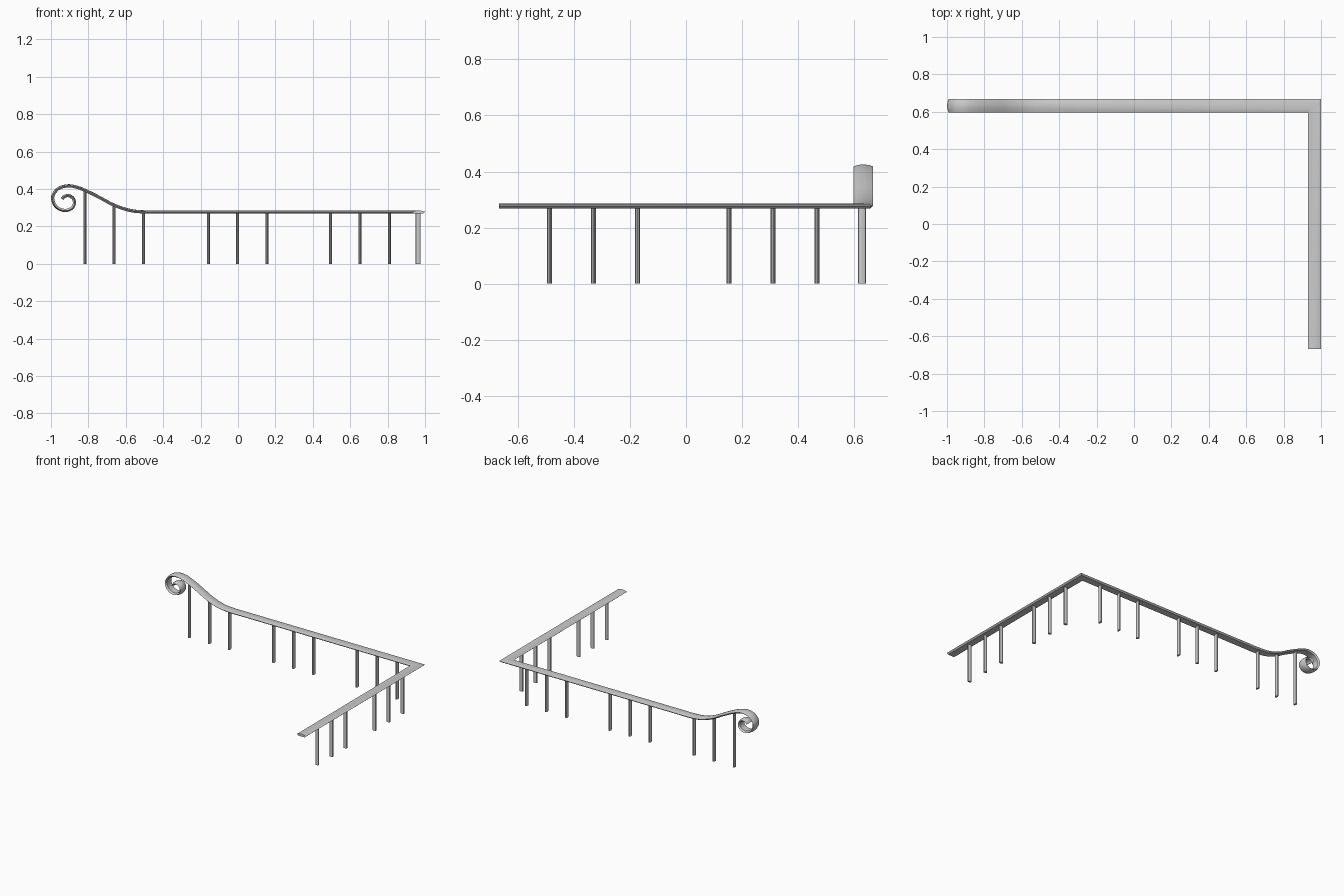
import bpy, bmesh, math
from mathutils import Vector

if "Cube" in bpy.data.objects:
    bpy.data.objects.remove(bpy.data.objects["Cube"])

RAIL_X, RAIL_Y, RAIL_Z = 0.965, 0.632, 0.277
HALF = 0.035

# Rail cross-section: (across, up), low crown on top and chamfered underside
PROFILE = [(-HALF, 0.001), (-0.018, 0.0065), (0, 0.0085), (0.018, 0.0065),
           (HALF, 0.001), (0.024, -0.0085), (-0.024, -0.0085)]

# Side-view control points of the rise and scroll: (x, z)
SCROLL = [(-0.38, RAIL_Z), (-0.48, RAIL_Z), (-0.575, .285), (-0.665, .315), (-0.75, .36),
          (-0.82, .394), (-0.87, .412), (-0.91, .417), (-0.955, .406),
          (-0.983, .378), (-0.991, .348), (-0.978, .313), (-0.95, .291),
          (-0.915, .286), (-0.885, .301), (-0.874, .328), (-0.884, .353),
          (-0.908, .365), (-0.93, .359), (-0.94, .346)]


def smooth_path(points, steps=4):
    pts = [Vector(p) for p in points]
    pts = [2 * pts[0] - pts[1]] + pts + [2 * pts[-1] - pts[-2]]
    out = []
    for a, b, c, d in zip(pts, pts[1:], pts[2:], pts[3:]):
        for i in range(steps):
            t = i / steps
            out.append(0.5 * (2 * b + (c - a) * t + (2 * a - 5 * b + 4 * c - d) * t * t
                              + (3 * b - a - 3 * c + d) * t ** 3))
    return out + [pts[-2]]


def finish(bm, name):
    bmesh.ops.recalc_face_normals(bm, faces=bm.faces)
    mesh = bpy.data.meshes.new(name)
    bm.to_mesh(mesh)
    bm.free()
    obj = bpy.data.objects.new(name, mesh)
    bpy.context.collection.objects.link(obj)
    bpy.context.view_layer.objects.active = obj
    obj.select_set(True)
    bpy.ops.object.shade_smooth_by_angle(angle=math.radians(25))
    obj.select_set(False)
    return obj


# Handrail: stations of (centre, across, up), mitred at the corner
path = smooth_path(SCROLL)
Z = Vector((0, 0, 1))
stations = [(Vector((RAIL_X, -0.667, RAIL_Z)), Vector((1, 0, 0)), Z),
            (Vector((RAIL_X, RAIL_Y, RAIL_Z)), Vector((1, 1, 0)), Z)]
for i, p in enumerate(path):
    t = (path[min(i + 1, len(path) - 1)] - path[max(i - 1, 0)]).normalized()
    stations.append((Vector((p.x, RAIL_Y, p.y)), Vector((0, 1, 0)), Vector((t.y, 0, -t.x))))

bm = bmesh.new()
rings = [[bm.verts.new(c + across * u + up * v) for u, v in PROFILE]
         for c, across, up in stations]
n = len(PROFILE)
for a, b in zip(rings, rings[1:]):
    for k in range(n):
        bm.faces.new((a[k], a[(k + 1) % n], b[(k + 1) % n], b[k]))
bm.faces.new(rings[0])
bm.faces.new(rings[-1])
finish(bm, "handrail")


# Balusters: slim flattened posts, in groups of three
def rail_height(x):
    for a, b in zip(path, path[1:]):
        if b.x <= x <= a.x:
            return a.y + (b.y - a.y) * (x - a.x) / (b.x - a.x)
    return RAIL_Z


def baluster(name, x, y, top, along_y):
    bm = bmesh.new()
    bmesh.ops.create_cone(bm, cap_ends=True, segments=12, radius1=1, radius2=1, depth=1)
    sx, sy = (0.014, 0.009) if along_y else (0.008, 0.014)
    for v in bm.verts:
        v.co = Vector((x + v.co.x * sx, y + v.co.y * sy, (v.co.z + 0.5) * top))
    finish(bm, name)


for g, centre in enumerate((-0.662, -0.002, 0.652)):
    for k in (-1, 0, 1):
        x = centre + k * 0.157
        baluster(f"back_baluster_{g}_{k + 1}", x, RAIL_Y - 0.004, rail_height(x), False)
for g, centre in enumerate((-0.33, 0.31)):
    for k in (-1, 0, 1):
        baluster(f"side_baluster_{g}_{k + 1}", RAIL_X - 0.002, centre + k * 0.157, RAIL_Z, True)
